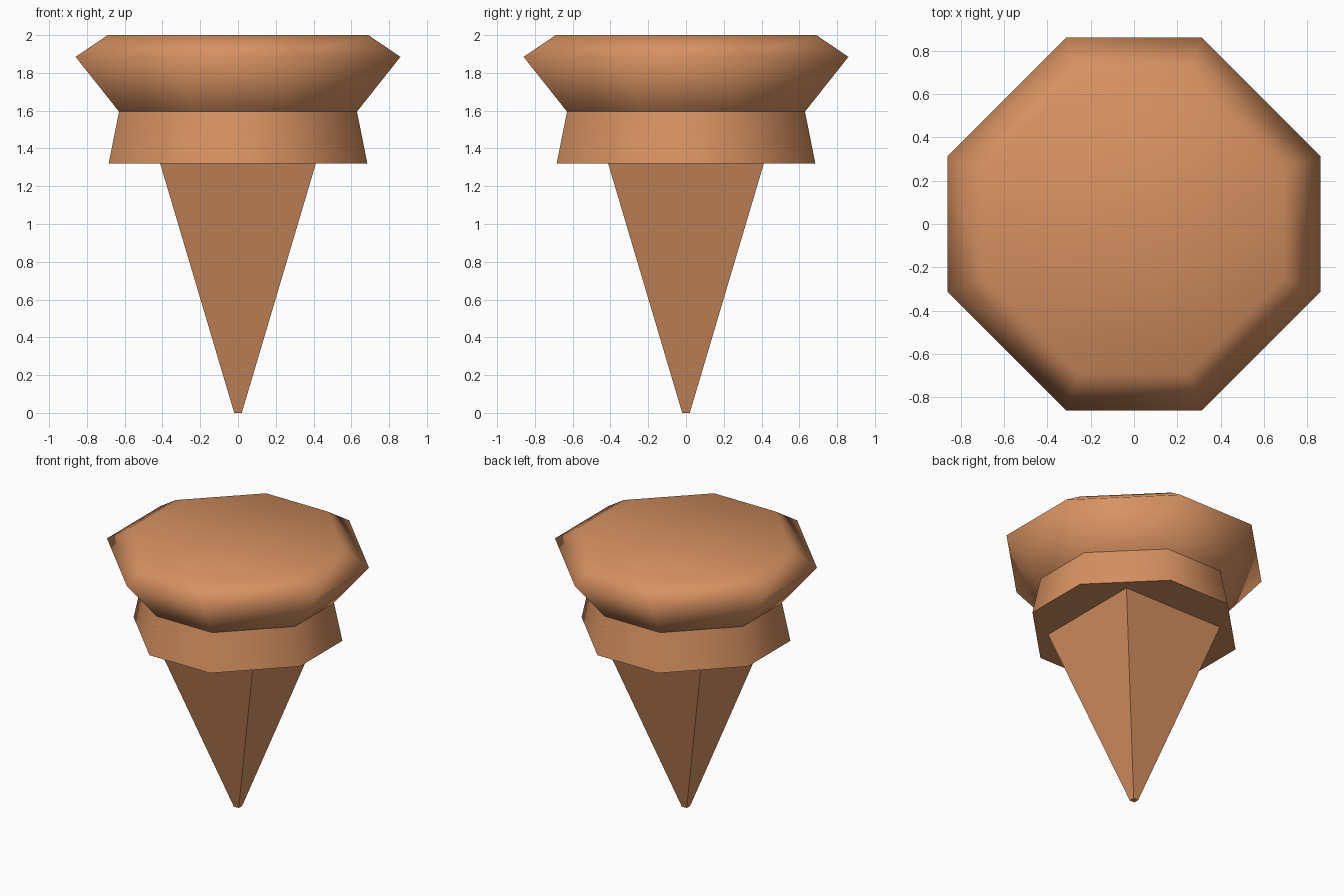
import bpy, bmesh, math

if "Cube" in bpy.data.objects:
    bpy.data.objects.remove(bpy.data.objects["Cube"])

wood = bpy.data.materials.new("warm_tan")
wood.diffuse_color = (0.68, 0.285, 0.12, 1.0)
wood.use_nodes = True
wood.node_tree.nodes["Principled BSDF"].inputs["Base Color"].default_value = wood.diffuse_color


def octagon(r):
    """Axis-aligned octagon with slightly wide corner cuts."""
    c = r * 0.365
    return [(r, -c), (r, c), (c, r), (-c, r), (-r, c), (-r, -c), (-c, -r), (c, -r)]


def square(r):
    return [(r, -r), (r, r), (-r, r), (-r, -r)]


def loft(name, section, profile, bottom, top):
    """Stack sections of given (radius, height) from bottom to top."""
    bm = bmesh.new()
    rings = [[bm.verts.new((x, y, z)) for x, y in section(r)] for r, z in profile]
    n = len(rings[0])
    for a, b in zip(rings, rings[1:]):
        for i in range(n):
            j = (i + 1) % n
            bm.faces.new((a[i], a[j], b[j], b[i]))
    if bottom:
        bm.faces.new(rings[0][::-1])
    if top:
        bm.faces.new(rings[-1])
    mesh = bpy.data.meshes.new(name)
    bm.to_mesh(mesh)
    bm.free()
    mesh.materials.append(wood)
    obj = bpy.data.objects.new(name, mesh)
    bpy.context.collection.objects.link(obj)
    return obj


def smooth(obj, degrees):
    bpy.ops.object.select_all(action='DESELECT')
    obj.select_set(True)
    bpy.context.view_layer.objects.active = obj
    bpy.ops.object.shade_smooth_by_angle(angle=math.radians(degrees))


# Flared smooth head
head = loft("head", octagon, [(0.63, 1.595), (0.86, 1.885), (0.69, 2.0)], False, True)
smooth(head, 180)

# Collar under the head, sharp at its flat underside
collar = loft("collar", octagon, [(0.685, 1.32), (0.63, 1.595)], True, False)
smooth(collar, 60)

# Square tapering spike with flat faces
loft("spike", square, [(0.02, 0.0), (0.412, 1.32)], True, False)
